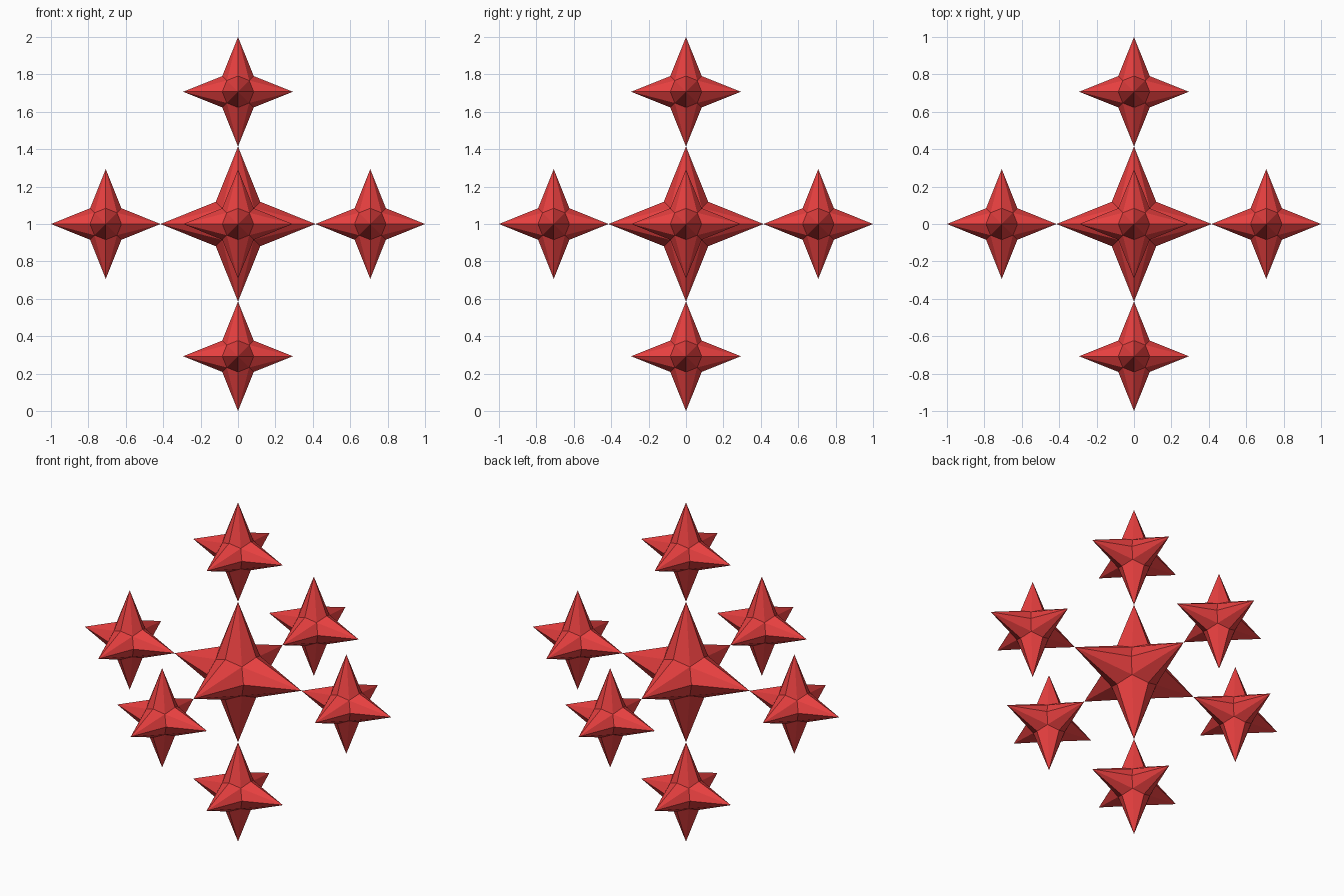
import bpy, bmesh
from mathutils import Vector
from itertools import product

if "Cube" in bpy.data.objects:
    bpy.data.objects.remove(bpy.data.objects["Cube"])

TIP = 0.2929     # reach of a small star's spikes
EDGE = 0.084     # valley between two spikes
CORNER = 0.060   # valley between three spikes
BIG = 2 ** 0.5   # central star is this much larger

red = bpy.data.materials.new("red")
red.diffuse_color = (0.8, 0.05, 0.05, 1)
red.use_nodes = True
red.node_tree.nodes["Principled BSDF"].inputs["Base Color"].default_value = red.diffuse_color


def star(name, centre, scale):
    """Six-spiked star: each octant holds six flat triangles around its corner."""
    bm = bmesh.new()
    for signs in product((-1, 1), repeat=3):
        axes = [Vector([signs[i] if i == k else 0 for k in range(3)]) for i in range(3)]
        corner = sum(axes, Vector()) * CORNER
        for i in range(3):
            a, b = axes[i], axes[(i + 1) % 3]
            valley = (a + b) * EDGE
            for tri in ((a * TIP, valley, corner), (valley, b * TIP, corner)):
                if signs[0] * signs[1] * signs[2] < 0:
                    tri = tri[::-1]
                bm.faces.new([bm.verts.new(p * scale) for p in tri])
    bmesh.ops.remove_doubles(bm, verts=bm.verts, dist=1e-5)
    mesh = bpy.data.meshes.new(name)
    bm.to_mesh(mesh)
    bm.free()
    mesh.materials.append(red)
    obj = bpy.data.objects.new(name, mesh)
    obj.location = centre
    bpy.context.collection.objects.link(obj)


# large star in the middle, a small one off the tip of each spike
middle = Vector((0, 0, 1))
star("central_star", middle, BIG)
offsets = {"right": (1, 0, 0), "left": (-1, 0, 0), "back": (0, 1, 0),
           "front": (0, -1, 0), "top": (0, 0, 1), "bottom": (0, 0, -1)}
for side, d in offsets.items():
    star(side + "_star", middle + Vector(d) * (1 - TIP), 1)
